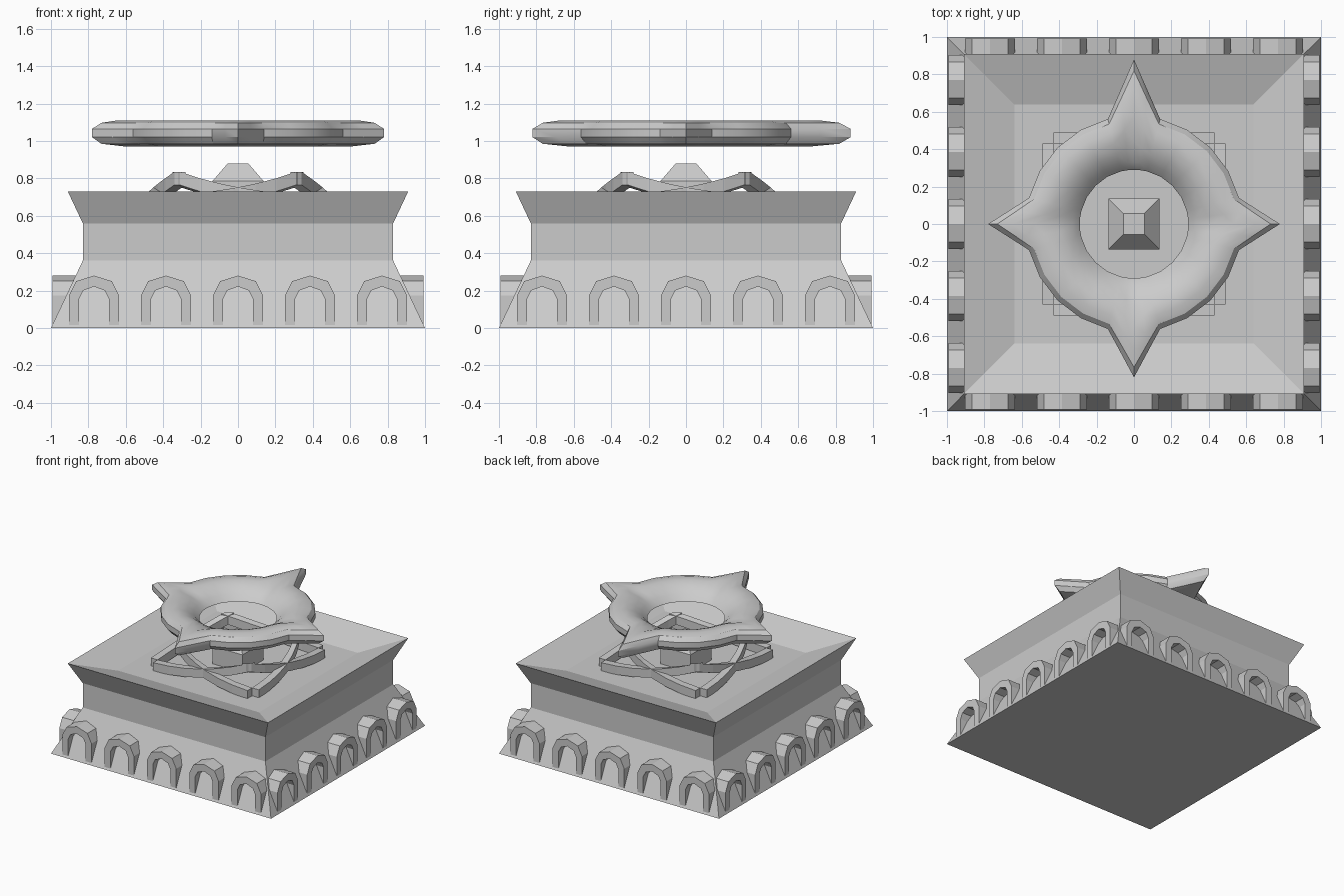
import bpy, bmesh
from math import radians, pi
from mathutils import Vector, Matrix

cube = bpy.data.objects.get("Cube")
if cube:
    bpy.data.objects.remove(cube)

stone = bpy.data.materials.new("grey stone")
stone.use_nodes = True
stone.diffuse_color = (0.6, 0.6, 0.6, 1)
stone.node_tree.nodes["Principled BSDF"].inputs["Base Color"].default_value = (0.6, 0.6, 0.6, 1)


def loft(name, loops, wrap=False, turn=0.0):
    """Skin a row of equal loops; cap the ends unless wrapped."""
    bm = bmesh.new()
    rings = [[bm.verts.new(p) for p in loop] for loop in loops]
    n = len(rings[0])
    pairs = list(zip(rings, rings[1:]))
    if wrap:
        pairs.append((rings[-1], rings[0]))
    else:
        bm.faces.new(rings[0])
        bm.faces.new(rings[-1])
    for a, b in pairs:
        for i in range(n):
            j = (i + 1) % n
            bm.faces.new((a[i], a[j], b[j], b[i]))
    bmesh.ops.recalc_face_normals(bm, faces=bm.faces)
    bm.transform(Matrix.Rotation(turn, 4, 'Z'))
    mesh = bpy.data.meshes.new(name)
    bm.to_mesh(mesh)
    bm.free()
    mesh.materials.append(stone)
    obj = bpy.data.objects.new(name, mesh)
    bpy.context.collection.objects.link(obj)
    return obj


def square(h, z):
    return [(-h, -h, z), (h, -h, z), (h, h, z), (-h, h, z)]


# Square pedestal with flared foot, flared cornice and a sunken top
loft("pedestal", [square(h, z) for h, z in
                  ((1, 0), (0.83, 0.36), (0.83, 0.56), (0.91, 0.73), (0.64, 0.64))])

# Small blunt pyramid in the middle
loft("center_block", [square(h, z) for h, z in ((0.137, 0.63), (0.137, 0.785), (0.055, 0.88))])


# Arched niche frames, five on each side
def arch_path(w, spring, shoulder, top):
    half = [(w, 0.005), (w, spring), (w * 0.72, shoulder)]
    return half + [(0, top)] + [(-x, z) for x, z in reversed(half)]


outer = arch_path(0.133, 0.175, 0.25, 0.28)
inner = arch_path(0.08, 0.155, 0.2, 0.222)
for side in range(4):
    for k in range(5):
        cx = (k - 2) * 0.385
        loops = [[(cx + o[0], -0.992, o[1]), (cx + i[0], -0.992, i[1]),
                  (cx + i[0], -0.85, i[1]), (cx + o[0], -0.85, o[1])]
                 for o, i in zip(outer, inner)]
        loft(f"niche_arch_{side}_{k}", loops, turn=side * pi / 2)

# Curved bars that cross in pairs on each side, from a low corner to a raised tip
start, middle, end = Vector((-0.43, -0.46, 0.67)), Vector((0.02, -0.47, 0.69)), Vector((0.33, -0.31, 0.8))
for side in range(4):
    for flip in (1, -1):
        loops = []
        for s in range(7):
            t = s / 6
            c = start * (1 - t) ** 2 + middle * 2 * t * (1 - t) + end * t * t
            loops.append([((c.x + 0.02 * t * dy / 0.03) * flip, c.y + dy, c.z + dz)
                          for dy, dz in ((-0.03, -0.035), (0.03, -0.035), (0.03, 0.035), (-0.03, 0.035))])
        loft(f"crossing_bar_{side}_{'a' if flip > 0 else 'b'}", loops, turn=side * pi / 2)

# Floating four-pointed ring: outline, then a rounded section swept round it
outline = []
tips = [0.78, 0.88, 0.78, 0.82]
for q in range(4):
    rot = Matrix.Rotation(q * pi / 2, 3, 'Z')
    tip, following = tips[q], tips[(q + 1) % 4]
    pts = [Vector((tip, 0, 0)), Vector(((tip + 0.56) / 2, 0.07, 0))]
    pts += [Matrix.Rotation(radians(a), 3, 'Z') @ Vector((0.578, 0, 0))
            for a in (14, 29.5, 45, 60.5, 76)]
    pts.append(Vector((0.07, (following + 0.56) / 2, 0)))
    outline += [rot @ p for p in pts]

# hole radius, share of the way to the outline, height
section = [(0.29, 0, 1.0), (0.33, 0, 1.045), (0.33, 0.2, 1.08), (0.33, 0.45, 1.108),
           (0.33, 0.7, 1.11), (0.33, 0.89, 1.097), (0.33, 1, 1.065), (0.33, 1, 1.02),
           (0.33, 0.89, 0.985), (0.33, 0.6, 0.97), (0.33, 0.2, 0.98)]
loops = []
for r, t, z in section:
    loop = [(p.normalized() * r).lerp(p, t) for p in outline]
    loops.append([(p.x, p.y, z) for p in loop])
ring = loft("star_ring", loops, wrap=True)
bpy.ops.object.select_all(action='DESELECT')
ring.select_set(True)
bpy.context.view_layer.objects.active = ring
bpy.ops.object.shade_smooth_by_angle(angle=radians(32))
